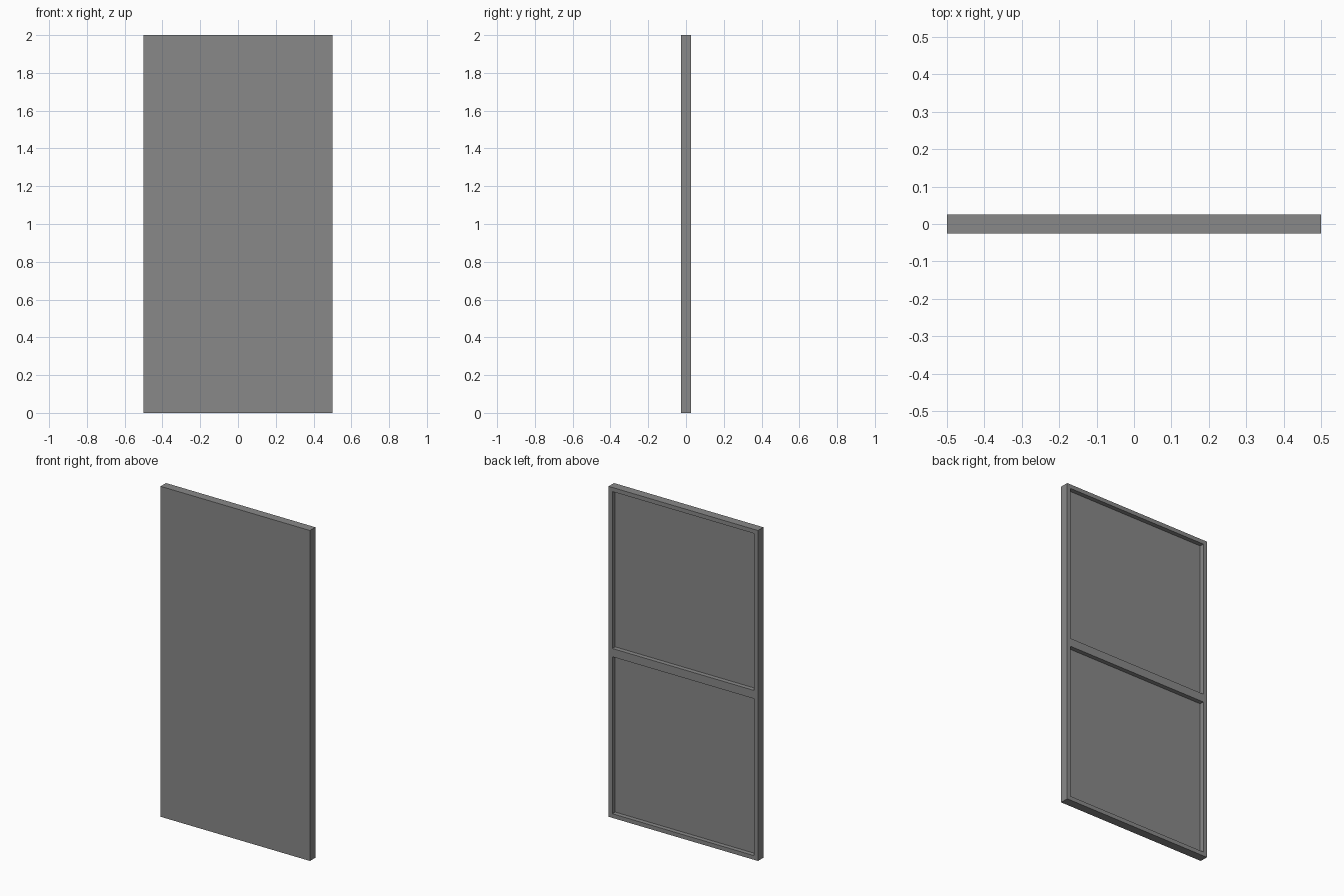
import bpy, bmesh
from mathutils import Vector

if "Cube" in bpy.data.objects:
    bpy.data.objects.remove(bpy.data.objects["Cube"])

WIDTH, THICK, HEIGHT = 1.0, 0.052, 2.0
BORDER, DEPTH = 0.025, 0.027

bm = bmesh.new()

# Solid panel slab standing on the ground
bmesh.ops.create_cube(bm, size=1)
bmesh.ops.scale(bm, vec=(WIDTH, THICK, HEIGHT), verts=bm.verts)
bmesh.ops.translate(bm, vec=(0, 0, HEIGHT / 2), verts=bm.verts)

# Split at mid height, where the rail of the rear frame sits
bmesh.ops.bisect_plane(bm, geom=bm.verts[:] + bm.edges[:] + bm.faces[:],
                       plane_co=(0, 0, HEIGHT / 2), plane_no=(0, 0, 1))

# Two recesses in the back, leaving the edge frame and middle rail
bm.normal_update()
back = [f for f in bm.faces if f.normal.dot(Vector((0, 1, 0))) > 0.9]
bmesh.ops.inset_individual(bm, faces=back, thickness=BORDER, use_even_offset=True)
bm.normal_update()
for face in back:
    floor = bmesh.ops.extrude_discrete_faces(bm, faces=[face])["faces"][0]
    bmesh.ops.translate(bm, vec=(0, -DEPTH, 0), verts=floor.verts)
bmesh.ops.recalc_face_normals(bm, faces=bm.faces)

mesh = bpy.data.meshes.new("framed_panel")
bm.to_mesh(mesh)
bm.free()
panel = bpy.data.objects.new("framed_panel", mesh)
bpy.context.collection.objects.link(panel)

# Dark grey finish
finish = bpy.data.materials.new("dark_grey")
finish.diffuse_color = (0.25, 0.25, 0.25, 1)
finish.use_nodes = True
finish.node_tree.nodes["Principled BSDF"].inputs["Base Color"].default_value = finish.diffuse_color
mesh.materials.append(finish)
